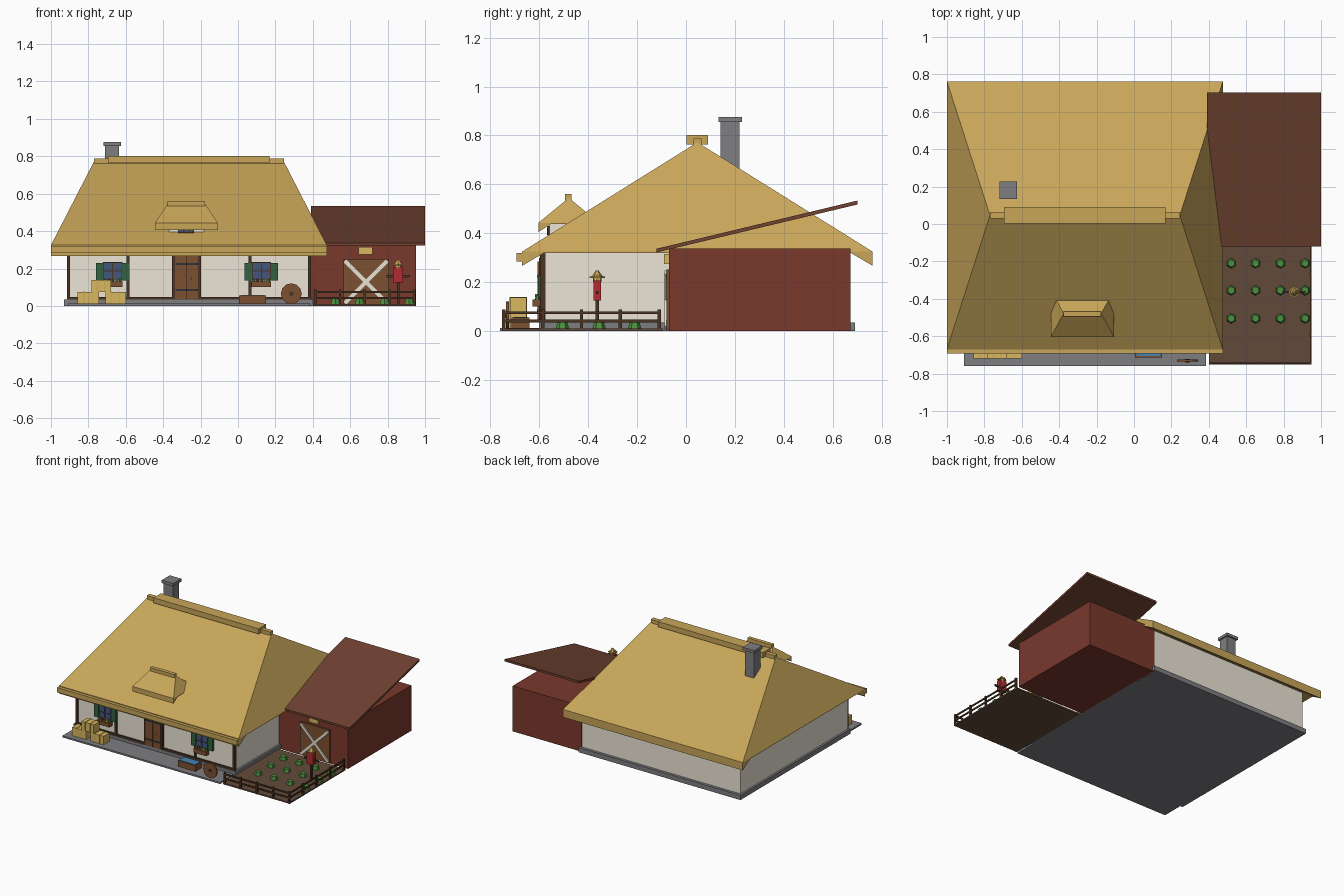
import bpy, bmesh, math
from mathutils import Vector

if "Cube" in bpy.data.objects:
    bpy.data.objects.remove(bpy.data.objects["Cube"])


def material(name, r, g, b):
    m = bpy.data.materials.new(name)
    lin = [((c / 255 + 0.055) / 1.055) ** 2.4 for c in (r, g, b)]
    m.diffuse_color = (*lin, 1)
    m.use_nodes = True
    m.node_tree.nodes["Principled BSDF"].inputs["Base Color"].default_value = m.diffuse_color
    return m


STRAW = material("straw", 200, 166, 90)
HAY = material("hay", 216, 184, 96)
PLASTER = material("plaster", 236, 230, 214)
STONE = material("stone", 126, 126, 130)
TIMBER = material("timber", 74, 52, 36)
WOOD = material("wood", 124, 80, 48)
BARN = material("barn_red", 122, 56, 44)
BARN_ROOF = material("barn_roof", 112, 66, 50)
WHITE = material("trim", 232, 226, 212)
GREEN = material("shutter_green", 50, 98, 66)
LEAF = material("leaf", 76, 144, 62)
GLASS = material("glass", 66, 86, 122)
WATER = material("water", 70, 130, 180)
IRON = material("iron", 48, 48, 54)
RED = material("red", 178, 42, 48)
SOIL = material("soil", 98, 74, 58)


def add_mesh(name, bm, mat):
    bmesh.ops.recalc_face_normals(bm, faces=bm.faces)
    me = bpy.data.meshes.new(name)
    bm.to_mesh(me)
    bm.free()
    ob = bpy.data.objects.new(name, me)
    bpy.context.collection.objects.link(ob)
    me.materials.append(mat)
    return ob


def box(name, x0, x1, y0, y1, z0, z1, mat):
    bm = bmesh.new()
    bmesh.ops.create_cube(bm, size=1)
    for v in bm.verts:
        v.co = Vector((x0 + (v.co.x + .5) * (x1 - x0), y0 + (v.co.y + .5) * (y1 - y0),
                       z0 + (v.co.z + .5) * (z1 - z0)))
    return add_mesh(name, bm, mat)


def cone(name, x, y, z0, z1, r0, r1, mat, n=6, rot=(0, 0, 0)):
    bm = bmesh.new()
    bmesh.ops.create_cone(bm, cap_ends=True, segments=n, radius1=r0, radius2=r1, depth=z1 - z0)
    ob = add_mesh(name, bm, mat)
    ob.location = (x, y, (z0 + z1) / 2)
    ob.rotation_euler = rot
    return ob


def thatch(name, x0, x1, y0, y1, inset, zb, ze, rx0, rx1, zr):
    """Hipped thatch with thick eaves on the front and back slopes."""
    yc = (y0 + y1) / 2
    prof = [(y0, zb), (y0 + inset, ze - .005), (y1 - inset, ze - .005), (y1, zb), (y1, ze), (y0, ze)]
    bm = bmesh.new()
    a, b = [[bm.verts.new((x, y, z)) for y, z in prof] for x in (x0, x1)]
    r0, r1 = bm.verts.new((rx0, yc, zr)), bm.verts.new((rx1, yc, zr))
    for i in (0, 1, 2, 3, 5):
        j = (i + 1) % 6
        bm.faces.new((a[i], a[j], b[j], b[i]))
    for s, r in ((a, r0), (b, r1)):
        bm.faces.new(s)
        bm.faces.new((s[5], s[4], r))
    for k in (4, 5):
        bm.faces.new((a[k], b[k], r1, r0))
    return add_mesh(name, bm, STRAW)


# House base and walls
box("foundation", -.93, .40, -.60, .69, 0, .035, STONE)
box("front_terrace", -.91, .385, -.76, -.59, 0, .012, STONE)
box("house_walls", -.915, .385, -.585, .67, .03, .325, PLASTER)
for x in (-.907, -.587, .063, .382):
    box("wall_post", x - .008, x + .008, -.597, -.575, .03, .32, TIMBER)
box("sill_beam", -.915, .39, -.594, -.58, .035, .048, TIMBER)
box("top_beam", -.915, .39, -.594, -.58, .295, .315, TIMBER)

# Main thatched roof
thatch("main_roof", -1, .475, -.67, .763, .09, .267, .325, -.77, .245, .772)
box("eave_roll", -1, .475, -.693, -.645, .285, .32, STRAW)
box("ridge_roll", -.77, .245, .03, .063, .75, .788, STRAW)
box("ridge_cap", -.695, .168, .003, .09, .763, .802, STRAW)

# Chimney
box("chimney", -.71, -.635, .142, .218, .60, .858, STONE)
box("chimney_cap", -.72, -.625, .133, .228, .855, .876, IRON).data.materials[0] = STONE

# Dormer
box("dormer_wall", -.37, -.182, -.558, -.40, .38, .445, PLASTER)
box("dormer_window", -.32, -.235, -.566, -.55, .388, .43, TIMBER)
for i in range(3):
    x = -.312 + i * .025
    box("dormer_pane", x, x + .019, -.569, -.56, .394, .424, GLASS)
thatch("dormer_roof", -.445, -.107, -.603, -.355, .05, .405, .443, -.376, -.176, .545)
box("dormer_ridge", -.376, -.176, -.495, -.467, .535, .56, STRAW)

# Front door
box("door_frame", -.352, -.198, -.60, -.58, .035, .30, TIMBER)
for i in range(2):
    x = -.337 + i * .064
    box("door_plank", x, x + .06, -.606, -.59, .038, .285, WOOD)
for z in (.08, .22):
    box("door_hinge", -.335, -.215, -.609, -.60, z, z + .01, IRON)
cone("door_knob", -.25, -.612, .14, .152, .006, .006, HAY)

# Windows with shutters and flower boxes
for cx in (-.67, .125):
    box("window_frame", cx - .052, cx + .052, -.598, -.58, .135, .235, TIMBER)
    for dx in (-.046, .003):
        for z in (.142, .189):
            box("window_pane", cx + dx, cx + dx + .043, -.602, -.59, z, z + .041, GLASS)
    for s in (-1, 1):
        x = cx + s * .07
        box("shutter", x - .019, x + .019, -.605, -.585, .137, .23, GREEN)
    box("flower_box", cx - .052, cx + .052, -.627, -.59, .10, .13, WOOD)
    for i in range(5):
        cone("flower", cx - .04 + i * .02, -.608, .125, .147, .01, .006, (LEAF, RED, LEAF, HAY, LEAF)[i])

# Hay bales
for x0, x1, z in ((-.857, -.743, .012), (-.708, -.60, .012), (-.782, -.68, .075)):
    box("hay_bale", x0, x1, -.72, -.652, z, z + .063, HAY)
    for t in (.3, .7):
        x = x0 + t * (x1 - x0)
        box("bale_band", x - .002, x + .002, -.722, -.65, z + .001, z + .065, STRAW)

# Water trough and leaning wheel
box("trough", .005, .15, -.713, -.64, .01, .055, WOOD)
box("trough_water", .013, .142, -.706, -.647, .05, .058, WATER)
cone("cart_wheel", .285, -.73, .059, .071, .056, .056, WOOD, 12, (math.pi / 2, 0, 0))
cone("wheel_hub", .285, -.732, .056, .074, .012, .012, TIMBER, 8, (math.pi / 2, 0, 0))

# Barn with lean-to roof
box("barn_walls", .386, .952, -.07, .672, 0, .337, BARN)
bm = bmesh.new()
side = [(-.12, .322), (-.12, .337), (.702, .534), (.702, .518)]
a, b = [[bm.verts.new((x, y, z)) for y, z in side] for x in (.39, 1.0)]
bm.faces.new(a)
bm.faces.new(b)
for i in range(4):
    j = (i + 1) % 4
    bm.faces.new((a[i], a[j], b[j], b[i]))
add_mesh("barn_roof", bm, BARN_ROOF)
box("barn_door", .563, .807, -.08, -.06, .005, .252, WOOD)
for s in (-1, 1):
    brace = box("door_brace", -.16, .16, -.005, .005, -.01, .01, WHITE)
    brace.location = (.685, -.083, .128)
    brace.rotation_euler = (0, s * math.radians(45), 0)
box("loft_hay", .645, .72, -.09, -.06, .275, .315, HAY)

# Garden with crops
box("garden_soil", .40, .95, -.75, -.095, 0, .01, SOIL)
for x in (.52, .65, .783, .915):
    for y in (-.21, -.355, -.505):
        cone("crop", x, y, .008, .036, .028, .02, LEAF, 6)

# Garden fence on the front and right
for i in range(5):
    x, y = .413 + i * .1325, -.745 + i * .159
    box("front_post", x - .006, x + .006, -.752, -.738, 0, .088, TIMBER)
    if i:
        box("side_post", .938, .95, y - .007, y + .007, 0, .088, TIMBER)
for z in (.036, .07):
    box("front_rail", .405, .95, -.749, -.741, z, z + .011, TIMBER)
    box("side_rail", .941, .948, -.75, -.102, z, z + .011, TIMBER)

# Scarecrow
box("scarecrow_pole", .849, .863, -.37, -.356, 0, .20, TIMBER)
box("scarecrow_shirt", .829, .883, -.379, -.347, .125, .208, RED)
box("scarecrow_arms", .795, .917, -.368, -.358, .152, .164, TIMBER)
cone("scarecrow_head", .856, -.363, .20, .23, .018, .018, HAY, 8)
cone("hat_brim", .856, -.363, .217, .223, .031, .031, STRAW, 6)
cone("hat_crown", .856, -.363, .222, .248, .024, .006, STRAW, 6)
